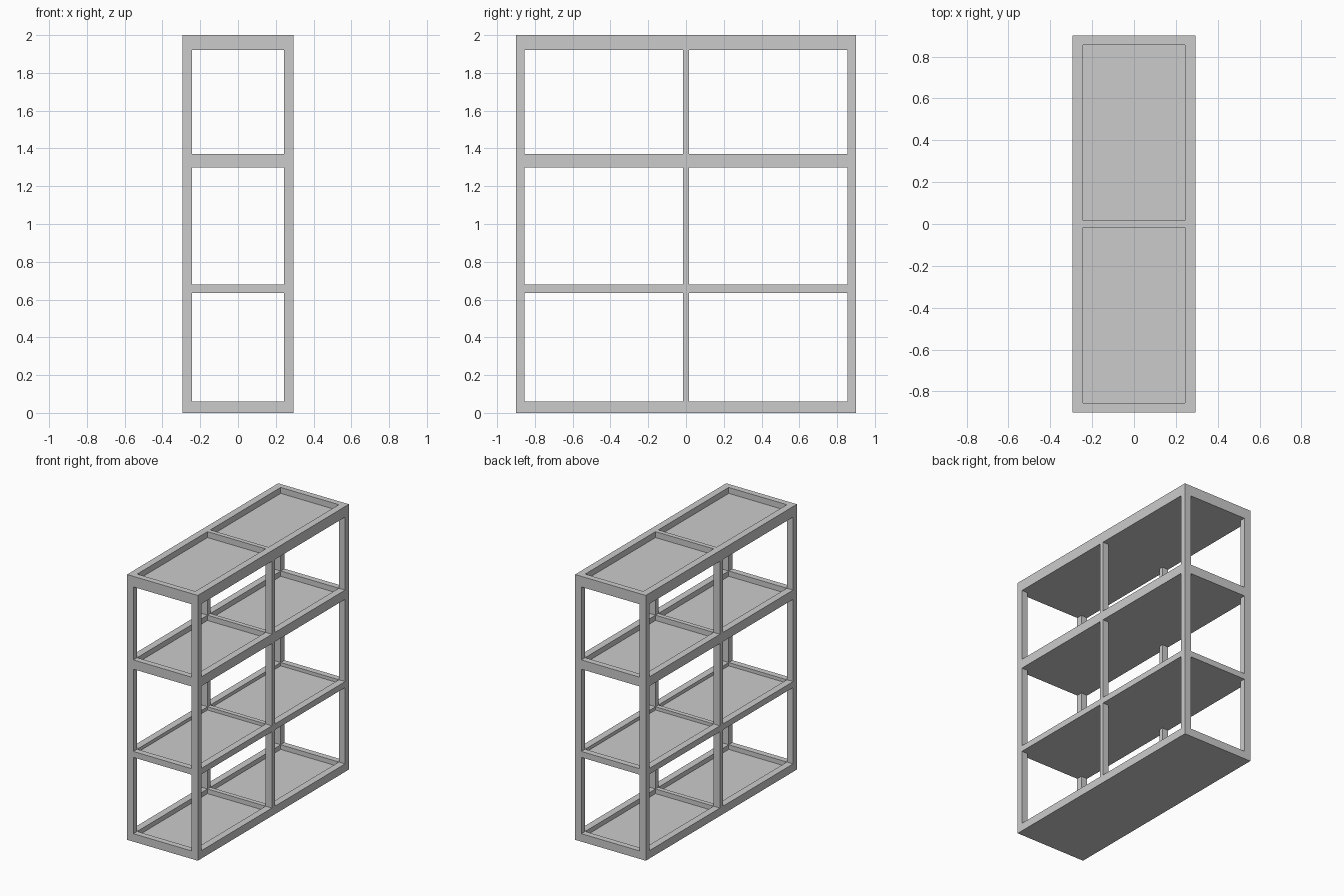
import bpy, bmesh
from mathutils import Vector

if "Cube" in bpy.data.objects:
    bpy.data.objects.remove(bpy.data.objects["Cube"])

X, Y = 0.295, 0.9            # outer half sizes
XI, YI, YM = 0.2425, 0.855, 0.017   # inner frame edges, half divider
# bottom, top and tray recess depth of each shelf
SHELVES = [(0.0, 0.06, 0.035), (0.635, 0.68, 0.025),
           (1.3, 1.37, 0.04), (1.92, 2.0, 0.045)]


def box(bm, lo, hi):
    lo, hi = Vector(lo), Vector(hi)
    verts = bmesh.ops.create_cube(bm, size=1)["verts"]
    bmesh.ops.scale(bm, vec=hi - lo, verts=verts)
    bmesh.ops.translate(bm, vec=(lo + hi) / 2, verts=verts)


def finish(bm, name):
    mesh = bpy.data.meshes.new(name)
    bm.to_mesh(mesh)
    bm.free()
    obj = bpy.data.objects.new(name, mesh)
    bpy.context.collection.objects.link(obj)
    return obj


def post(name, lo, hi, mirror_y):
    bm = bmesh.new()
    box(bm, lo, hi)
    mod = finish(bm, name).modifiers.new("mirror", "MIRROR")
    mod.use_axis = (True, mirror_y, False)
    mod.use_mirror_merge = False


# shelves: framed trays with two recessed panels each
for i, (z0, z1, depth) in enumerate(SHELVES):
    bm = bmesh.new()
    box(bm, (-X, -Y, z0), (X, Y, z1))
    cuts = [((x, 0, 0), (1, 0, 0)) for x in (-XI, XI)]
    cuts += [((0, y, 0), (0, 1, 0)) for y in (-YI, -YM, YM, YI)]
    for co, no in cuts:
        bmesh.ops.bisect_plane(bm, geom=bm.verts[:] + bm.edges[:] + bm.faces[:],
                               plane_co=co, plane_no=no)
    bays = []
    for f in bm.faces:
        c = f.calc_center_median()
        if f.normal.z > 0.5 and abs(c.x) < XI and YM < abs(c.y) < YI:
            bays.append(f)
    floors = bmesh.ops.extrude_discrete_faces(bm, faces=bays)["faces"]
    bmesh.ops.translate(bm, vec=(0, 0, -depth),
                        verts=list({v for f in floors for v in f.verts}))
    finish(bm, f"shelf_{i + 1}")

# corner and middle posts between neighbouring shelves
for i in range(3):
    z0, z1 = SHELVES[i][1], SHELVES[i + 1][0]
    post(f"corner_posts_{i + 1}", (XI, YI, z0), (X, Y, z1), True)
    post(f"middle_posts_{i + 1}", (XI, -YM, z0), (X, YM, z1), False)
